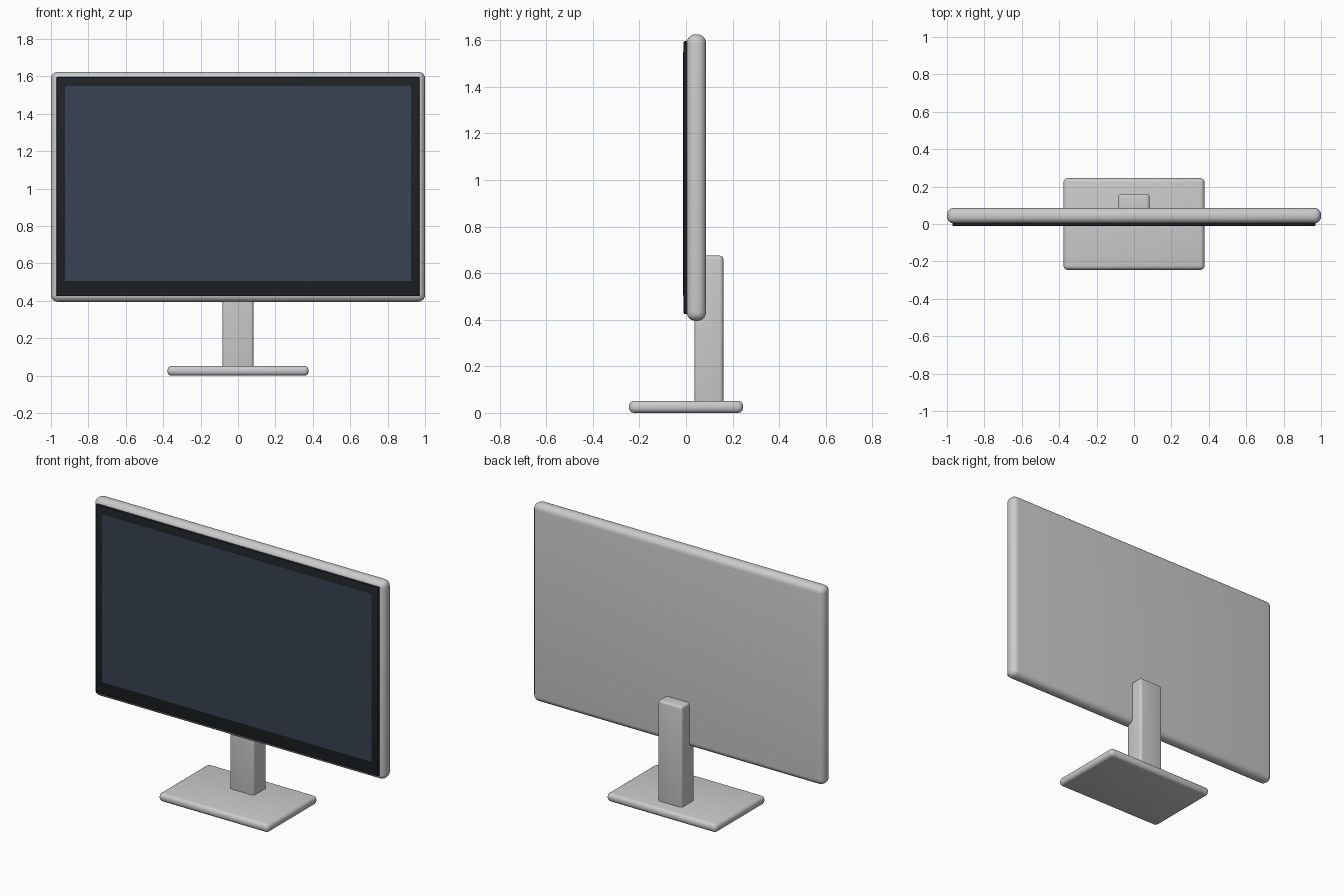
import bpy

if "Cube" in bpy.data.objects:
    bpy.data.objects.remove(bpy.data.objects["Cube"])


def box(name, x, y, z, bevel=0.0, segments=4, color=None):
    """Rounded box from (min, max) ranges on each axis."""
    lo, hi = zip(x, y, z)
    bpy.ops.mesh.primitive_cube_add(size=1, location=[(a + b) / 2 for a, b in zip(lo, hi)])
    ob = bpy.context.object
    ob.name = name
    ob.scale = [b - a for a, b in zip(lo, hi)]
    bpy.ops.object.transform_apply(location=False, rotation=False, scale=True)
    if bevel:
        mod = ob.modifiers.new("rounding", 'BEVEL')
        mod.width = bevel
        mod.segments = segments
        bpy.ops.object.modifier_apply(modifier=mod.name)
        bpy.ops.object.shade_smooth_by_angle()
    if color:
        mat = bpy.data.materials.new(name + "_color")
        mat.diffuse_color = (*color, 1)
        mat.use_nodes = True
        mat.node_tree.nodes["Principled BSDF"].inputs["Base Color"].default_value = mat.diffuse_color
        ob.data.materials.append(mat)
    return ob


# Stand: flat foot and upright neck behind the panel
box("stand_base", (-0.377, 0.377), (-0.245, 0.245), (0, 0.052), 0.022)
box("stand_neck", (-0.083, 0.083), (0.036, 0.16), (0.035, 0.675), 0.015)

# Rounded housing
box("housing", (-1, 1), (0.003, 0.086), (0.395, 1.625), 0.037, 6)

# Dark bezel and screen, the chin deeper than the other borders
box("bezel", (-0.97, 0.97), (-0.01, 0.02), (0.425, 1.596), 0.004, 2, (0.014, 0.016, 0.02))
box("screen", (-0.925, 0.925), (-0.012, 0.0), (0.505, 1.55), color=(0.04, 0.055, 0.085))
